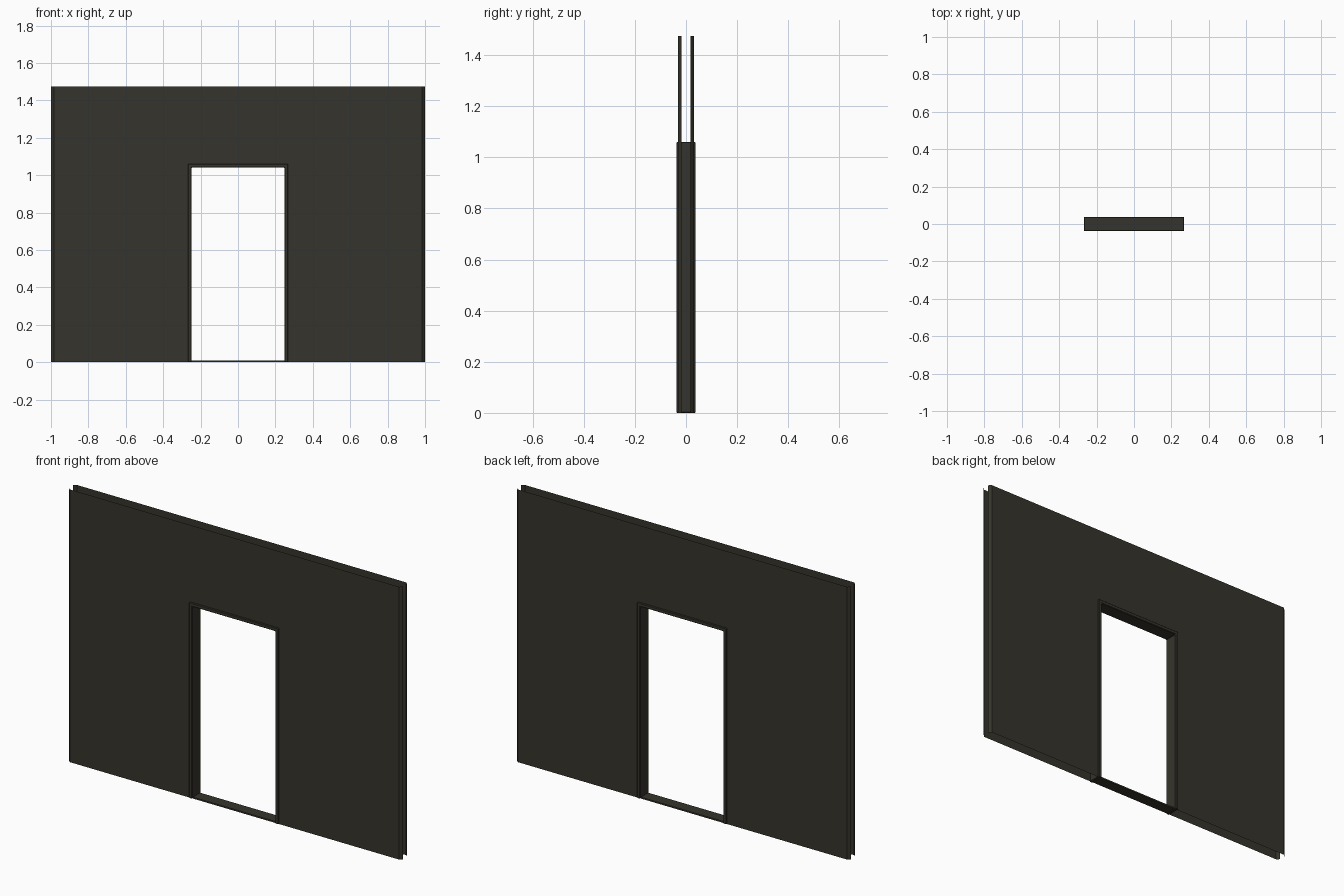
import bpy, bmesh

if "Cube" in bpy.data.objects:
    bpy.data.objects.remove(bpy.data.objects["Cube"])

mat = bpy.data.materials.new("dark olive grey")
mat.diffuse_color = (0.036, 0.034, 0.025, 1)
mat.use_nodes = True
mat.node_tree.nodes["Principled BSDF"].inputs["Base Color"].default_value = mat.diffuse_color

H = 1.475            # wall height
OX, OZ = 0.26, 1.05  # doorway cut, hidden behind the frame


def make(name, bm):
    me = bpy.data.meshes.new(name)
    bm.to_mesh(me)
    bm.free()
    me.materials.append(mat)
    ob = bpy.data.objects.new(name, me)
    bpy.context.collection.objects.link(ob)
    return ob


def wall_sheet(name, side):
    # open thin skin with slanted returns at both ends and a doorway gap
    bm = bmesh.new()
    plan = [(-1, .017), (-.985, .031), (-OX, .031), (OX, .031), (.985, .031), (1, .017)]
    grid = [[bm.verts.new((x, y * side, z)) for x, y in plan] for z in (0, OZ, H)]
    for r in range(2):
        for c in range(5):
            if r == 0 and c == 2:
                continue
            f = [grid[r][c], grid[r][c + 1], grid[r + 1][c + 1], grid[r + 1][c]]
            bm.faces.new(f if side < 0 else f[::-1])
    bmesh.ops.delete(bm, geom=[v for v in bm.verts if not v.link_faces], context='VERTS')
    return make(name, bm)


def prism(name, outline, depth, bevel):
    # outline in x,z pushed through y
    bm = bmesh.new()
    f = bm.faces.new([bm.verts.new((x, -depth, z)) for x, z in outline])
    ext = bmesh.ops.extrude_face_region(bm, geom=[f])["geom"]
    for v in ext:
        if isinstance(v, bmesh.types.BMVert):
            v.co.y = depth
    bmesh.ops.recalc_face_normals(bm, faces=bm.faces)
    ob = make(name, bm)
    if bevel:
        m = ob.modifiers.new("edge", 'BEVEL')
        m.width = bevel
        m.segments = 1
    return ob


# two wall skins
wall_sheet("front_wall_panel", -1)
wall_sheet("back_wall_panel", 1)

# door surround: jambs and lintel in one piece
a, b, t, u = 0.268, 0.248, 1.06, 1.04
prism("door_frame", [(-a, 0), (-b, 0), (-b, u), (b, u), (b, 0), (a, 0), (a, t), (-a, t)], 0.038, 0.003)

# threshold strip
prism("door_threshold", [(-b, 0), (b, 0), (b, .008), (-b, .008)], 0.031, 0)
